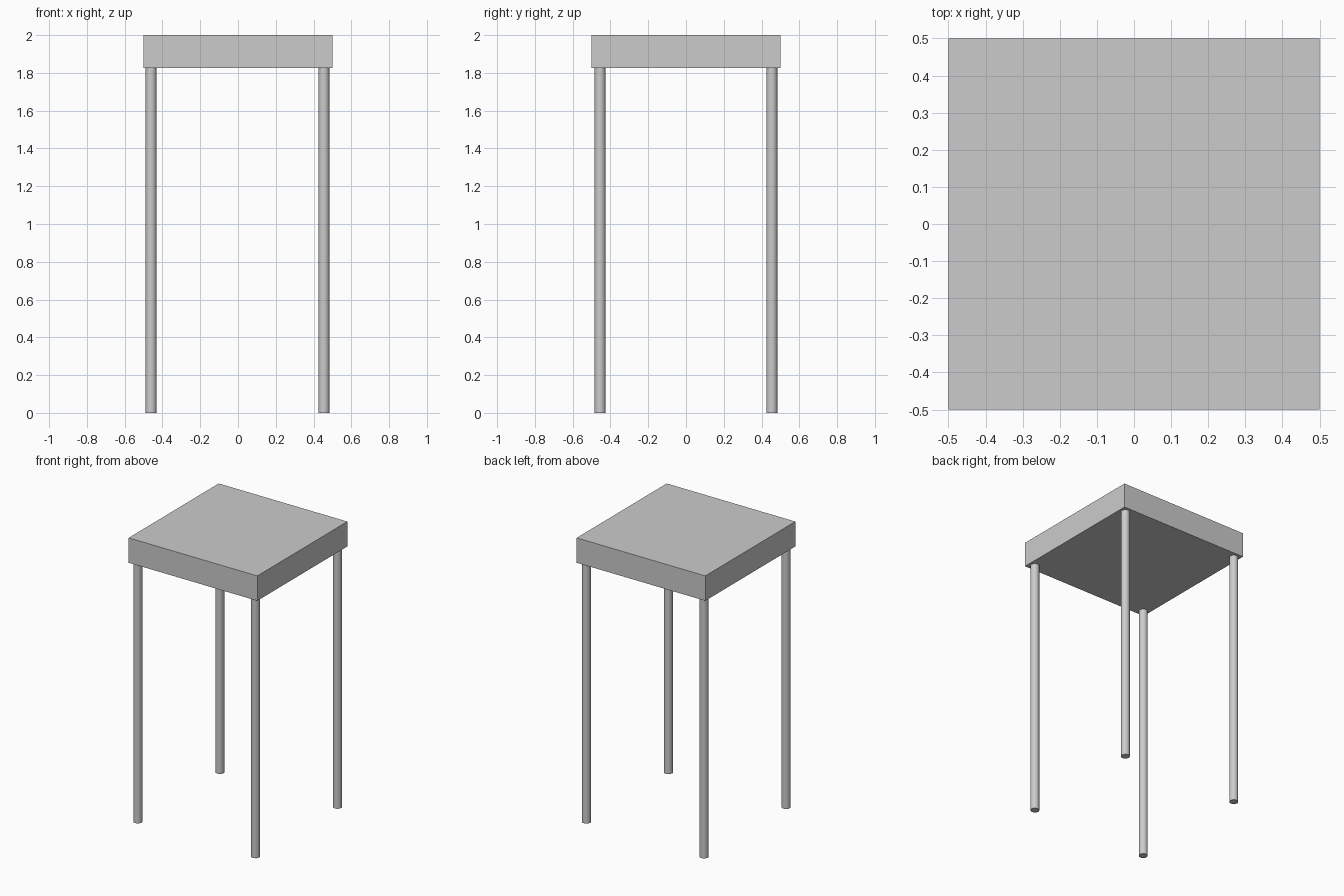
import bpy

if "Cube" in bpy.data.objects:
    bpy.data.objects.remove(bpy.data.objects["Cube"])

TOP, UNDERSIDE = 2.0, 1.825
LEG_RADIUS = 0.029

# Thick square seat slab
bpy.ops.mesh.primitive_cube_add(size=1, location=(0, 0, (TOP + UNDERSIDE) / 2))
seat = bpy.context.object
seat.name = "seat"
seat.scale = (1.0, 1.0, TOP - UNDERSIDE)
bpy.ops.object.transform_apply(location=False, rotation=False, scale=True)


# Slim round leg running from the floor to the underside of the seat
def add_leg(name, x, y):
    bpy.ops.mesh.primitive_cylinder_add(
        vertices=16, radius=LEG_RADIUS, depth=UNDERSIDE,
        location=(x, y, UNDERSIDE / 2))
    leg = bpy.context.object
    leg.name = name
    bpy.ops.object.shade_smooth_by_angle()


# Four corner legs
for depth_name, y in (("front", -0.455), ("back", 0.455)):
    for side_name, x in (("left", -0.46), ("right", 0.455)):
        add_leg(f"{depth_name}_{side_name}_leg", x, y)
